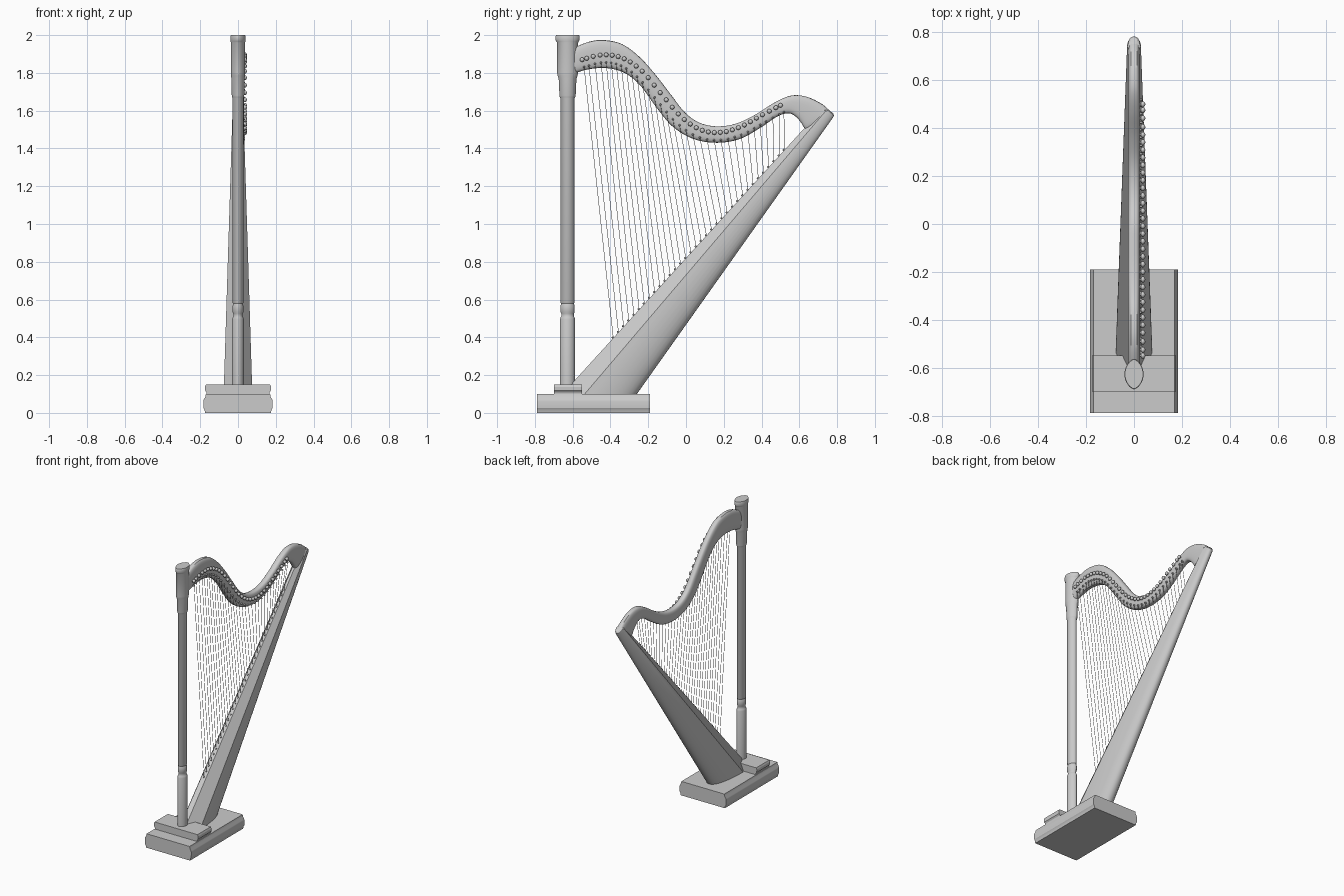
import bpy, math
from mathutils import Vector

if "Cube" in bpy.data.objects:
    bpy.data.objects.remove(bpy.data.objects["Cube"])


def finish(name, verts, faces, angle=35):
    me = bpy.data.meshes.new(name)
    me.from_pydata([tuple(v) for v in verts], [], faces)
    ob = bpy.data.objects.new(name, me)
    bpy.context.collection.objects.link(ob)
    bpy.ops.object.select_all(action='DESELECT')
    ob.select_set(True)
    bpy.context.view_layer.objects.active = ob
    bpy.ops.object.mode_set(mode='EDIT')
    bpy.ops.mesh.select_all(action='SELECT')
    bpy.ops.mesh.normals_make_consistent(inside=False)
    bpy.ops.object.mode_set(mode='OBJECT')
    bpy.ops.object.shade_smooth_by_angle(angle=math.radians(angle))
    return ob


def add_loft(verts, faces, rings):
    """Skin a list of equal-length rings and cap both ends."""
    b, n = len(verts), len(rings[0])
    for r in rings:
        verts.extend(r)
    for i in range(len(rings) - 1):
        for j in range(n):
            k = (j + 1) % n
            faces.append((b + i*n + j, b + i*n + k, b + (i+1)*n + k, b + (i+1)*n + j))
    faces.append(tuple(range(b + n - 1, b - 1, -1)))
    faces.append(tuple(range(b + (len(rings)-1)*n, b + len(rings)*n)))


def loft(name, rings, angle=35):
    v, f = [], []
    add_loft(v, f, rings)
    return finish(name, v, f, angle)


def spline(pts, t):
    """Catmull-Rom through pts, t in 0..1."""
    s = t * (len(pts) - 1)
    i = min(int(s), len(pts) - 2)
    u = s - i
    p = [Vector(pts[min(max(k, 0), len(pts) - 1)]) for k in range(i - 1, i + 3)]
    return 0.5 * (2*p[1] + (p[2]-p[0])*u + (2*p[0]-5*p[1]+4*p[2]-p[3])*u*u
                  + (3*p[1]-p[0]-3*p[2]+p[3])*u**3)


def spow(a, e):
    return math.copysign(abs(a) ** e, a)


def tube(a, b, radii, n=8):
    """Rings from a to b; radii is a list of (fraction, radius)."""
    d = (b - a).normalized()
    p = d.orthogonal().normalized()
    q = d.cross(p)
    return [[a.lerp(b, t) + r * (p*math.cos(2*math.pi*j/n) + q*math.sin(2*math.pi*j/n))
             for j in range(n)] for t, r in radii]


# Base and column plinth: moulded side profile run along y
def plinth(name, half, y0, y1):
    prof = half + [(-x, z) for x, z in reversed(half)]
    loft(name, [[(x, y, z) for x, z in prof] for y in (y0, y1)], 25)


plinth("base", [(.174, 0), (.177, .015), (.183, .025), (.184, .06), (.182, .07),
                (.173, .085), (.170, .10)], -.79, -.19)
plinth("column_plinth", [(.165, .095), (.166, .108), (.174, .118), (.175, .138),
                         (.170, .15)], -.70, -.55)

# Column: leaf-shaped cross-section, (z, half depth, half width)
col = [(.14, .040, .031), (.495, .040, .031), (.505, .037, .028), (.512, .033, .024),
       (.525, .033, .024), (.535, .038, .029), (.565, .038, .029), (.578, .034, .025),
       (.585, .037, .029), (1.665, .037, .029), (1.672, .041, .031), (1.68, .043, .033),
       (1.77, .047, .035), (1.785, .053, .037), (1.80, .055, .038), (1.96, .055, .038),
       (1.967, .060, .039), (1.975, .064, .040), (1.992, .064, .040), (2.0, .061, .038)]
loft("column", [[(rx * spow(math.sin(a), 1.35), -.627 + ry * math.cos(a), z)
                 for a in (2*math.pi*j/32 for j in range(32))] for z, ry, rx in col])

# Neck: paired (top y, top z, bottom y, bottom z) stations
neck = [(-.60, 1.93, -.60, 1.795), (-.52, 1.963, -.52, 1.818), (-.44, 1.974, -.44, 1.826),
        (-.34, 1.953, -.365, 1.815), (-.25, 1.888, -.30, 1.785), (-.165, 1.795, -.235, 1.725),
        (-.08, 1.685, -.155, 1.615), (-.005, 1.59, -.07, 1.515), (.07, 1.537, .04, 1.45),
        (.16, 1.517, .165, 1.43), (.26, 1.53, .285, 1.45), (.36, 1.575, .395, 1.51),
        (.46, 1.638, .485, 1.57), (.53, 1.672, .545, 1.586), (.585, 1.682, .585, 1.565),
        (.65, 1.67, .61, 1.535), (.72, 1.635, .64, 1.50), (.765, 1.595, .70, 1.54)]
rings = []
for i in range(86):
    ty, tz, by, bz = spline(neck, i / 85)
    rings.append([(.026 * spow(math.sin(a), .6), (ty+by)/2 + (ty-by)/2 * spow(math.cos(a), .75),
                   (tz+bz)/2 + (tz-bz)/2 * spow(math.cos(a), .75))
                  for a in (2*math.pi*j/24 for j in range(24))])
loft("neck", rings)

# Soundbox: narrow front ridge, sloping soundboard, rounded back
half = [(.27, 0), (1, .30)] + [(math.cos(a) ** .85, .30 + .70 * math.sin(a))
                               for a in (math.pi/2 * k / 10 for k in range(1, 10))]
sec = half + [(0, 1)] + [(-x, u) for x, u in reversed(half)]
stations = [((-.655, .10), (-.26, .10), .076), ((.722, 1.612), (.780, 1.566), .029),
            ((.738, 1.612), (.783, 1.575), .024), ((.752, 1.608), (.780, 1.585), .014)]
loft("soundbox", [[(x*w, f[0] + (b[0]-f[0])*u, f[1] + (b[1]-f[1])*u) for x, u in sec]
                  for f, b, w in stations], 30)

# Tuning pins, bridge pins, strings and string studs
pin_z = (1.87, 1.895, 1.88, 1.812, 1.688, 1.567, 1.498, 1.485, 1.515, 1.573, 1.628)
path = [(0, -.55 + .105 * i, z) for i, z in enumerate(pin_z)]
ball = [(.0, .005), (.60, .005), (.63, .009), (.72, .0125), (.84, .0125), (.94, .009), (1, .003)]
peg = [(0, .006), (.85, .006), (1, .003)]
parts = {n: ([], []) for n in ("tuning_pins", "bridge_pins", "strings", "string_studs")}
COUNT = 34
for i in range(COUNT):
    t = i / (COUNT - 1)
    p = spline(path, t)
    d = (spline(path, min(t + .01, 1)) - spline(path, max(t - .01, 0))).normalized()
    low = p + .04 * Vector((0, d.z, -d.y))
    yb = -.385 + .905 * t
    foot = Vector((0, yb, .10 + (yb + .655) * 1.098))
    out = Vector((1, 0, 0))
    add_loft(*parts["tuning_pins"], tube(p, p + out * .047, ball))
    add_loft(*parts["bridge_pins"], tube(low, low + out * .036, peg, 6))
    add_loft(*parts["strings"], tube(low + out * .031, foot, [(0, .0014), (1, .0014)], 5))
    n = Vector((0, -.74, .67))
    add_loft(*parts["string_studs"], tube(foot - n * .005, foot + n * .009, peg, 6))
for name, (v, f) in parts.items():
    finish(name, v, f, 50)
